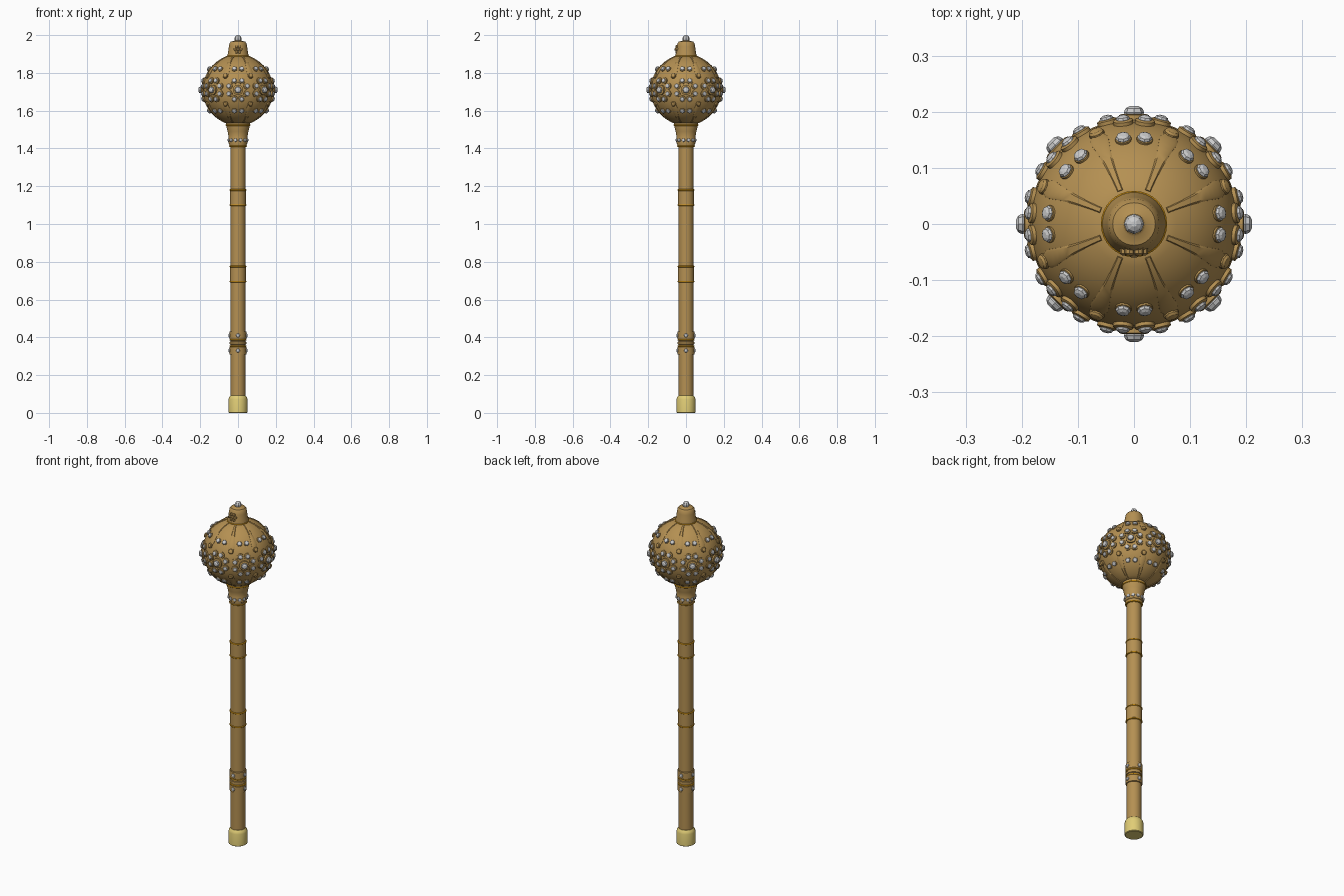
import bpy, bmesh, math
from math import sin, cos, pi, radians
from mathutils import Matrix, Vector

if "Cube" in bpy.data.objects:
    bpy.data.objects.remove(bpy.data.objects["Cube"])


def material(name, rgb):
    m = bpy.data.materials.new(name)
    m.diffuse_color = (*rgb, 1)
    m.use_nodes = True
    m.node_tree.nodes["Principled BSDF"].inputs["Base Color"].default_value = m.diffuse_color
    return m


BRONZE = material("bronze", (0.46, 0.28, 0.085))
AMBER = material("amber_trim", (0.75, 0.35, 0.01))
BRASS = material("pale_brass", (0.75, 0.61, 0.18))
HC, HR = Vector((0, 0, 1.71)), 0.187      # head centre and radius


def finish(name, bm, mat=None, smooth=True):
    bmesh.ops.recalc_face_normals(bm, faces=bm.faces)
    me = bpy.data.meshes.new(name)
    bm.to_mesh(me)
    bm.free()
    ob = bpy.data.objects.new(name, me)
    bpy.context.collection.objects.link(ob)
    if mat:
        me.materials.append(mat)
    if smooth:
        bpy.ops.object.select_all(action='DESELECT')
        ob.select_set(True)
        bpy.context.view_layer.objects.active = ob
        bpy.ops.object.shade_smooth_by_angle(angle=radians(35))
    return ob


def add_lathe(bm, prof, n, mat=Matrix()):
    """Revolve (radius, height) points about z; ends are capped."""
    rings = [[bm.verts.new(mat @ Vector((r * cos(2*pi*i/n), r * sin(2*pi*i/n), z)))
              for i in range(n)] for r, z in prof]
    for a, b in zip(rings, rings[1:]):
        for i in range(n):
            bm.faces.new((a[i], a[(i+1) % n], b[(i+1) % n], b[i]))
    bm.faces.new(rings[0][::-1])
    bm.faces.new(rings[-1])


def lathe(name, prof, mat, n=32):
    bm = bmesh.new()
    add_lathe(bm, prof, n)
    return finish(name, bm, mat)


def trim(name, heights, r, t=0.004):
    bm = bmesh.new()
    for z in heights:
        add_lathe(bm, [(r-t, z-t), (r, z-t), (r+t*0.7, z-t/2), (r+t*0.7, z+t/2),
                       (r, z+t), (r-t, z+t)], 32)
    finish(name, bm, AMBER)


def out_frame(loc, normal):
    return Matrix.Translation(loc) @ normal.to_track_quat('Z', 'Y').to_matrix().to_4x4()


def on_head(az, el, lift=0.0):
    d = Vector((cos(el)*cos(az), cos(el)*sin(az), sin(el)))
    return out_frame(HC + d * (HR + lift), d)


def on_shaft(az, r, z):
    d = Vector((cos(az), sin(az), 0))
    return out_frame(d * r + Vector((0, 0, z)), d)


def gem(bm, m, r, h):
    add_lathe(bm, [(r*0.8, -h*0.6), (r, h*0.2), (r*0.85, h*0.7), (r*0.45, h)], 8, m)


def setting(bm, m, r, h):
    add_lathe(bm, [(r, -0.008), (r, h*0.6), (r*0.8, h)], 14, m)


# shaft and its sleeves
lathe("shaft", [(0.039, 0.05), (0.039, 1.45)], BRONZE)
lathe("pommel", [(0.046, 0), (0.050, 0.003), (0.050, 0.072), (0.047, 0.083), (0.040, 0.092)], BRASS)
for name, z0, z1 in (("upper_sleeve", 1.10, 1.18), ("middle_sleeve", 0.695, 0.775)):
    lathe(name, [(0.039, z0), (0.042, z0), (0.042, z1), (0.039, z1)], BRONZE)
    trim(name + "_trim", (z0, z1), 0.042)
lathe("grip_sleeve", [(0.039, 0.308), (0.044, 0.31), (0.044, 0.348), (0.041, 0.352),
                      (0.041, 0.388), (0.044, 0.392), (0.044, 0.43), (0.039, 0.432)], BRONZE)
trim("grip_trim", (0.353, 0.387), 0.042)
lathe("grip_ring", [(0.038, 0.361), (0.045, 0.364), (0.045, 0.376), (0.038, 0.379)], BRONZE)

# flared neck
lathe("neck", [(0.039, 1.41), (0.045, 1.412), (0.047, 1.425), (0.049, 1.427), (0.051, 1.46),
               (0.050, 1.463), (0.055, 1.49), (0.063, 1.522), (0.063, 1.55)], BRONZE)
trim("neck_lower_trim", (1.412,), 0.044)
trim("neck_upper_trim", (1.523,), 0.063)

# round head, crown and tip
a0, a1 = radians(-69), radians(72)
lathe("head", [(HR*cos(a0+(a1-a0)*i/24), 1.71+HR*sin(a0+(a1-a0)*i/24)) for i in range(25)],
      BRONZE, 48)
lathe("crown", [(0.057, 1.875), (0.057, 1.89), (0.053, 1.905), (0.048, 1.94), (0.045, 1.957),
                (0.038, 1.966), (0.022, 1.969), (0.018, 1.972)], BRONZE)
trim("crown_trim", (1.889,), 0.057, 0.003)
bm = bmesh.new()
add_lathe(bm, [(0.012, 1.962), (0.018, 1.976), (0.018, 1.985), (0.013, 1.995), (0.005, 2.0)], 8)
finish("tip_gem", bm, None, False)

# tapering raised ribs between the eight lobes, above and below the rosettes
bm = bmesh.new()
for k in range(8):
    az = radians(22.5 + 45*k)
    for side, e0 in ((1, 70), (-1, 67)):
        rows = []
        for i in range(13):
            t = i / 12
            el = radians(e0 + (20 - e0) * t) * side
            w = 0.005 + 0.018 * t**1.6 if t < 0.8 else 0.0176 * math.sqrt(max(0.02, (1-t)/0.2))
            rows.append([on_head(az, el) @ Vector((x*w, 0, h)) for x, h in
                         ((-1, -0.004), (-1, 0.001), (-0.7, 0.003), (0.7, 0.003), (1, 0.001), (1, -0.004))])
        # the tracked frame's x axis must run sideways: rebuild from azimuth direction
        tang = Vector((-sin(az), cos(az), 0))
        vs = []
        for i, row in enumerate(rows):
            el = radians(e0 + (20 - e0) * i / 12) * side
            d = Vector((cos(el)*cos(az), cos(el)*sin(az), sin(el)))
            w = (row[-1] - row[0]).length / 2
            vs.append([bm.verts.new(HC + (d*HR + tang*x*w).normalized() * (HR + h)) for x, h in
                       ((-1, -0.004), (-1, 0.001), (-0.7, 0.003), (0.7, 0.003), (1, 0.001), (1, -0.004))])
        for a, b in zip(vs, vs[1:]):
            for j in range(6):
                bm.faces.new((a[j], a[(j+1) % 6], b[(j+1) % 6], b[j]))
        bm.faces.new(vs[0])
        bm.faces.new(vs[-1])
finish("head_ribs", bm, BRONZE)

# jewelled rosettes, gem pairs and gold studs
gems, mounts, studs = bmesh.new(), bmesh.new(), bmesh.new()
for k in range(8):
    az = radians(45*k)
    m = on_head(az, 0, 0.004)
    setting(mounts, m, 0.027, 0.005)
    gem(gems, m @ Matrix.Translation((0, 0, 0.005)), 0.018, 0.014)
    for j in range(8):
        p = 2*pi*(j+0.5)/8
        q = on_head(az + 0.052*cos(p)/HR, 0.052*sin(p)/HR, 0.002)
        setting(mounts, q, 0.018, 0.005)
        gem(gems, q @ Matrix.Translation((0, 0, 0.004)), 0.0125, 0.008)
    for el in (36, -36):
        for s in (-1, 1):
            q = on_head(az + s*0.019/(HR*cos(radians(el))), radians(el), 0.001)
            setting(mounts, q, 0.0145, 0.003)
            gem(gems, q @ Matrix.Translation((0, 0, 0.002)), 0.0135, 0.009)
    for el in (23, -23):
        add_lathe(studs, [(0.014, -0.005), (0.014, 0.004), (0.011, 0.008), (0.005, 0.010)], 10,
                  on_head(az + pi/8, radians(el), 0.001))

# gems round the neck and grip
for k in range(12):
    gem(gems, on_shaft(2*pi*k/12 + pi/12, 0.050, 1.444), 0.010, 0.006)
for k in range(4):
    for z in (0.33, 0.41):
        gem(gems, on_shaft(pi/2*k, 0.044, z), 0.011, 0.006)
finish("head_and_shaft_gems", gems, None, False)
finish("gem_settings", mounts, BRONZE)
finish("head_studs", studs, BRONZE)

# small flower on the front of the crown
bm = bmesh.new()
f = on_shaft(-pi/2, 0.050, 1.925)
add_lathe(bm, [(0.009, -0.005), (0.009, 0.006), (0.005, 0.010)], 10, f)
for j in range(6):
    p = 2*pi*j/6
    add_lathe(bm, [(0.009, -0.010), (0.009, 0.003), (0.005, 0.006)], 8,
              f @ Matrix.Translation((0.016*cos(p), 0.016*sin(p), 0)))
finish("crown_flower", bm, BRONZE)
